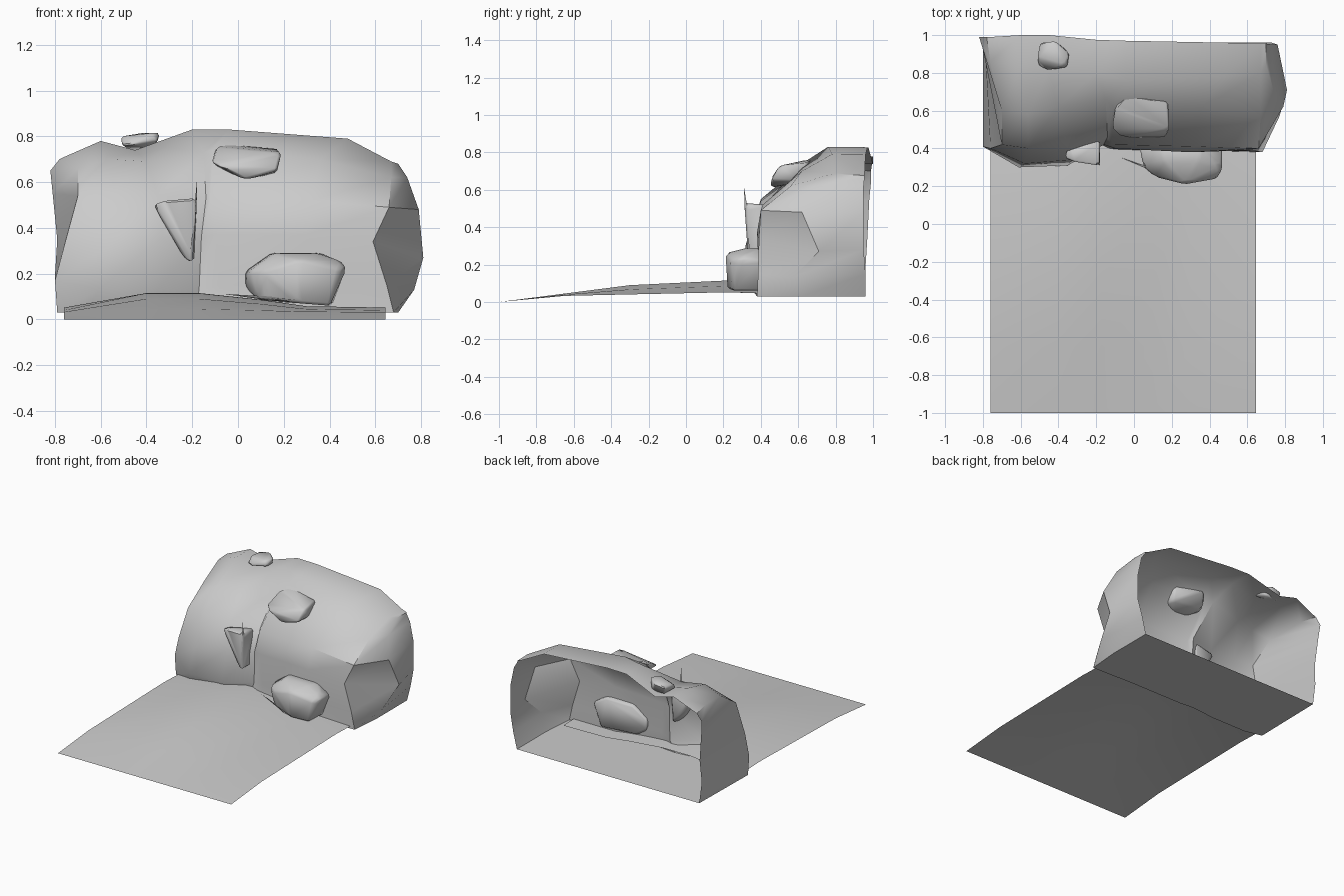
import bpy, bmesh, math
from mathutils import Vector


def make_object(name, bm, angle=35):
    bmesh.ops.recalc_face_normals(bm, faces=bm.faces)
    me = bpy.data.meshes.new(name)
    bm.to_mesh(me)
    bm.free()
    ob = bpy.data.objects.new(name, me)
    bpy.context.collection.objects.link(ob)
    bpy.ops.object.select_all(action='DESELECT')
    ob.select_set(True)
    bpy.context.view_layer.objects.active = ob
    bpy.ops.object.shade_smooth_by_angle(angle=math.radians(angle))
    return ob


def skin(bm, columns):
    """Quads between neighbouring columns of points."""
    grid = [[bm.verts.new(p) for p in col] for col in columns]
    for a, b in zip(grid, grid[1:]):
        for i in range(len(a) - 1):
            bm.faces.new((a[i], b[i], b[i + 1], a[i + 1]))
    return grid


def rock(name, points, bevel=0.012):
    """Faceted stone: convex hull with softened edges."""
    bm = bmesh.new()
    for p in points:
        bm.verts.new(p)
    res = bmesh.ops.convex_hull(bm, input=bm.verts)
    bmesh.ops.delete(bm, geom=[v for v in bm.verts if not v.link_faces], context='VERTS')
    bmesh.ops.dissolve_limit(bm, angle_limit=math.radians(8), verts=bm.verts, edges=bm.edges)
    bmesh.ops.bevel(bm, geom=bm.edges[:], offset=bevel, segments=1, affect='EDGES')
    return make_object(name, bm, 50)


# Cliff shell, open at the back: columns run from front foot to crest
left_back = [(-.78, .96, .03), (-.80, .96, .19), (-.79, .97, .35),
             (-.81, .98, .55), (-.82, .99, .65), (-.78, .99, .70)]
front = [
    [(-.79, .41, .03), (-.80, .41, .17), (-.76, .40, .32), (-.70, .42, .54), (-.70, .60, .66), (-.76, .86, .71)],
    [(-.66, .38, .03), (-.61, .30, .13), (-.58, .32, .31), (-.56, .40, .55), (-.56, .58, .70), (-.60, .84, .78)],
    [(-.38, .38, .03), (-.35, .31, .13), (-.33, .34, .36), (-.35, .40, .54), (-.40, .62, .69), (-.45, .82, .74)],
    [(-.19, .40, .03), (-.17, .43, .13), (-.16, .42, .36), (-.14, .46, .53), (-.15, .66, .73), (-.20, .80, .83)],
    [(-.08, .39, .03), (-.08, .40, .15), (-.10, .40, .37), (-.12, .42, .52), (-.11, .62, .74), (-.04, .76, .83)],
    [(.32, .39, .03), (.31, .39, .15), (.30, .38, .37), (.32, .41, .52), (.36, .62, .70), (.48, .78, .79)],
    [(.68, .38, .03), (.65, .385, .15), (.59, .39, .34), (.66, .40, .49), (.67, .56, .62), (.67, .80, .69)],
]
right_mid = [(.70, .62, .03), (.77, .57, .13), (.81, .71, .27),
             (.79, .62, .48), (.74, .70, .62), (.70, .84, .68)]
right_back = [(.70, .96, .03), (.73, .96, .15), (.76, .95, .28),
              (.76, .95, .48), (.73, .95, .62), (.70, .955, .67)]
crest_y = [.99, .99, 1.0, 1.0, .975, .97, .96, .955, .955, .955]
columns = [left_back] + front + [right_mid, right_back]
columns = [c + [(c[-1][0], y, c[-1][2] - .003)] for c, y in zip(columns, crest_y)]
bm = bmesh.new()
grid = skin(bm, columns)
bm.faces.new([c[0] for c in grid])          # flat floor
bmesh.ops.remove_doubles(bm, verts=bm.verts, dist=0.004)
make_object("cliff_shell", bm, 42)

# Gently arched ground sheet in front
arch = [(-.76, .45), (-.4, 1), (-.17, 1), (.1, .75), (.3, .5), (.645, .45)]
rise = [(-1, 0), (-.65, .045), (-.3, .09), (.22, .115), (.5, .095)]
bm = bmesh.new()
skin(bm, [[(x, y, z * (k if y > -.6 else (k + 1) / 2)) for y, z in rise] for x, k in arch])
make_object("ground_sheet", bm, 60)

# Stones set into the cliff
rock("foot_boulder",
     [(.08, .30, .09), (.05, .30, .21), (.16, .33, .29), (.34, .33, .29), (.46, .30, .25),
      (.47, .29, .21), (.40, .25, .06), (.11, .25, .21), (.27, .21, .26), (.44, .24, .22),
      (.27, .22, .07), (.13, .27, .09),
      (.03, .41, .14), (.03, .41, .21), (.14, .42, .29), (.36, .42, .29), (.47, .41, .22),
      (.41, .41, .06), (.12, .41, .08)])
rock("ledge_stone",
     [(-.12, .50, .69), (-.08, .46, .67), (.03, .455, .61), (.17, .455, .65), (.19, .50, .73),
      (-.10, .62, .755), (-.04, .69, .765), (.18, .65, .745), (-.08, .62, .66), (.17, .62, .64)])
rock("wedge_stone",
     [(-.37, .35, .50), (-.32, .33, .52), (-.19, .31, .53), (-.18, .32, .50), (-.20, .33, .25),
      (-.23, .34, .26), (-.35, .42, .50), (-.18, .44, .52), (-.19, .43, .26), (-.29, .41, .36)], .01)
rock("crest_stone",
     [(-.51, .84, .76), (-.46, .81, .765), (-.35, .83, .78), (-.34, .90, .815), (-.42, .97, .815),
      (-.50, .96, .80), (-.51, .88, .80), (-.37, .84, .815), (-.38, .94, .74), (-.48, .94, .74)], .008)
